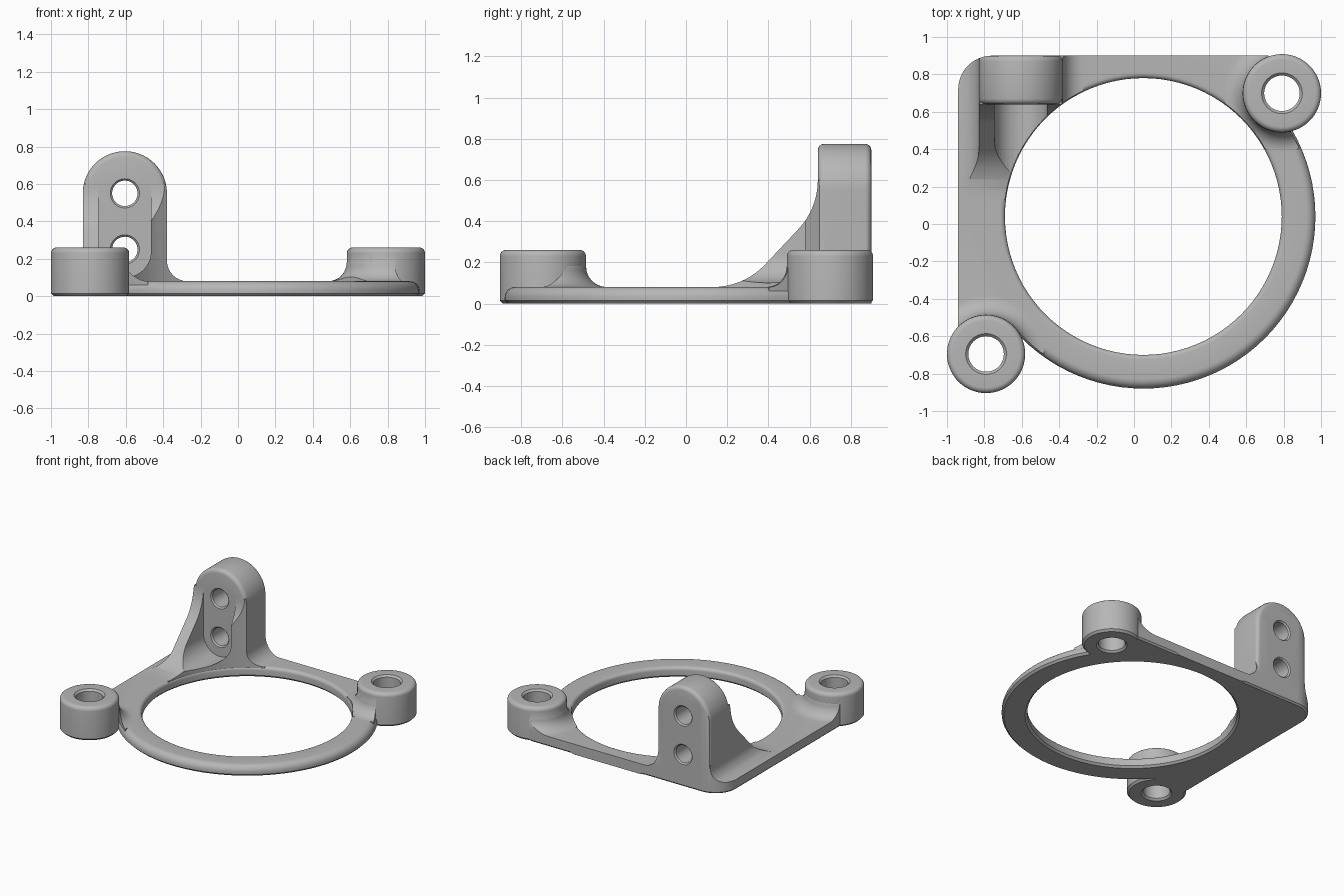
import bpy, bmesh
from math import sin, cos, radians, pi

cube = bpy.data.objects.get("Cube")
if cube:
    bpy.data.objects.remove(cube)

grey = bpy.data.materials.new("plain grey")
grey.use_nodes = True
COLOUR = (0.47, 0.47, 0.47, 1)
grey.diffuse_color = COLOUR
grey.node_tree.nodes["Principled BSDF"].inputs["Base Color"].default_value = COLOUR

SEGMENTS = 96
RING = (0.05, 0.04)
BOSSES = [(0.791, 0.699), (-0.791, -0.695)]
ARCH_X, ARCH_Z, ARCH_R = -0.605, 0.55, 0.225
BACK, SIDE = 0.90, -0.94


def arc(cx, cy, r, start, end, n=8):
    angles = [radians(start + (end - start) * i / n) for i in range(n + 1)]
    return [(cx + r * cos(a), cy + r * sin(a)) for a in angles]


def finish(name, bm):
    bmesh.ops.remove_doubles(bm, verts=bm.verts, dist=1e-5)
    bmesh.ops.recalc_face_normals(bm, faces=bm.faces)
    mesh = bpy.data.meshes.new(name)
    bm.to_mesh(mesh)
    bm.free()
    mesh.materials.append(grey)
    obj = bpy.data.objects.new(name, mesh)
    bpy.context.collection.objects.link(obj)
    return obj


def extrude(name, points, axis, low, high):
    """Extrude a flat outline along one axis."""
    place = {"x": lambda a, b, t: (t, a, b),
             "y": lambda a, b, t: (a, t, b),
             "z": lambda a, b, t: (a, b, t)}[axis]
    bm = bmesh.new()
    ends = [[bm.verts.new(place(a, b, t)) for a, b in points] for t in (low, high)]
    bm.faces.new(ends[0])
    bm.faces.new(ends[1])
    for i in range(len(points)):
        j = (i + 1) % len(points)
        bm.faces.new((ends[0][i], ends[0][j], ends[1][j], ends[1][i]))
    return finish(name, bm)


def lathe(name, profile, centre, axis="z", segments=SEGMENTS):
    """Turn a closed (radius, height) profile about an axis."""
    bm = bmesh.new()
    rings = []
    for k in range(segments):
        c, s = cos(2 * pi * k / segments), sin(2 * pi * k / segments)
        if axis == "z":
            ring = [(centre[0] + r * c, centre[1] + r * s, h) for r, h in profile]
        else:
            ring = [(centre[0] + r * c, h, centre[1] + r * s) for r, h in profile]
        rings.append([bm.verts.new(p) for p in ring])
    for k in range(segments):
        a, b = rings[k], rings[(k + 1) % segments]
        for i in range(len(profile)):
            j = (i + 1) % len(profile)
            bm.faces.new((a[i], a[j], b[j], b[i]))
    return finish(name, bm)


def apply_all(obj):
    bpy.context.view_layer.objects.active = obj
    for mod in list(obj.modifiers):
        bpy.ops.object.modifier_apply(modifier=mod.name)


def combine(obj, other, operation, keep=False):
    mod = obj.modifiers.new("combine", "BOOLEAN")
    mod.operation, mod.object, mod.solver = operation, other, "EXACT"
    apply_all(obj)
    if not keep:
        bpy.data.objects.remove(other)


def bore(name, centre, r, low, high, chamfer, axis):
    """Hole cutter with a chamfer at both mouths."""
    wide = r + chamfer
    profile = [(0, low - 0.05), (wide, low - 0.05), (wide, low), (r, low + chamfer),
               (r, high - chamfer), (wide, high), (wide, high + 0.05), (0, high + 0.05)]
    return lathe(name, profile, centre, axis, 48)


# Corner plate outline, shared by the plate and the clipping footprint
corner = ([(SIDE, -0.65)] + arc(SIDE + 0.18, BACK - 0.18, 0.18, 180, 90, 12)
          + [(0.72, BACK), (0.72, 0.72), (-0.75, -0.65)])

# Footprint limits the fillets to the area over the plate
footprint = extrude("footprint", arc(*RING, 0.91, 0, 360 - 360 / SEGMENTS, SEGMENTS - 1),
                    "z", -0.1, 1.2)
combine(footprint, extrude("corner_block", corner, "z", -0.1, 1.2), "UNION")
combine(footprint, lathe("opening", [(0, -0.3), (0.745, -0.3), (0.745, 1.5), (0, 1.5)], RING),
        "DIFFERENCE")
box = [(-2, BACK), (2, BACK), (2, 2), (-2, 2)]
combine(footprint, extrude("trim", box, "z", -1, 2), "DIFFERENCE")

# Ring with rounded rims, cut straight along the back
body = lathe("mounting_bracket",
             [(0.755, 0), (0.905, 0), (0.92, 0.015)] + arc(0.87, 0.03, 0.05, 0, 90)
             + arc(0.765, 0.055, 0.025, 90, 180, 5) + [(0.74, 0.015)], RING)
combine(body, extrude("trim", box, "z", -1, 2), "DIFFERENCE")

# Flat corner plate with a chamfered underside
plate = extrude("corner_plate", corner, "z", 0, 0.08)
bm = bmesh.new()
bm.from_mesh(plate.data)
under = [e for e in bm.edges if all(v.co.z < 0.01 for v in e.verts)]
bmesh.ops.bevel(bm, geom=under, offset=0.012, segments=1, affect="EDGES")
bm.to_mesh(plate.data)
bm.free()
combine(plate, lathe("opening", [(0, -1), (0.78, -1), (0.78, 1), (0, 1)], RING), "DIFFERENCE")
combine(body, plate, "UNION")

# Flared fillets and round bosses
for centre in BOSSES:
    flare = lathe("boss_fillet", [(0, 0.04), (0.31, 0.04)] + arc(0.31, 0.18, 0.1, 270, 180)
                  + [(0.2, 0.2), (0, 0.2)], centre)
    combine(flare, footprint, "INTERSECT", keep=True)
    combine(body, flare, "UNION")
    boss = lathe("boss", [(0, 0), (0.194, 0), (0.209, 0.015)]
                 + arc(0.179, 0.23, 0.03, 0, 90, 6) + [(0, 0.26)], centre)
    combine(body, boss, "UNION")

# Gusset: flared arch seen from the front, sloped curve seen from the side
left, right = ARCH_X - ARCH_R, ARCH_X + ARCH_R
front = ([(left - 0.11, 0.04)] + arc(left - 0.11, 0.19, 0.11, 270, 360)
         + arc(ARCH_X, ARCH_Z, ARCH_R, 180, 0, 32)
         + arc(right + 0.11, 0.19, 0.11, 180, 270) + [(right + 0.11, 0.04)])
side = ([(0.13, 0.04)] + arc(0.13, 0.43, 0.35, 270, 315, 10)
        + arc(0.29, 0.6, 0.35, 315, 360, 10)
        + [(0.67, 0.6), (0.67, 0.22), (0.88, 0.22), (BACK, 0.14), (BACK, 0.04)])
gusset = extrude("gusset", front, "y", 0.0, BACK)
combine(gusset, extrude("slope", side, "x", -1.2, 0), "INTERSECT")

# Screw head clearance slot through the gusset
slot = arc(ARCH_X, 0.24, 0.14, 180, 360, 20) + [(ARCH_X + 0.14, 0.7), (ARCH_X - 0.14, 0.7)]
combine(gusset, extrude("slot", slot, "y", -0.2, 0.64), "DIFFERENCE")

# Upright arch with rounded front and back edges
upright = extrude("upright", [(left, 0.01)] + arc(ARCH_X, ARCH_Z, ARCH_R, 180, 0, 40)
                  + [(right, 0.01)], "y", 0.64, BACK)
bevel = upright.modifiers.new("round", "BEVEL")
bevel.width, bevel.segments, bevel.limit_method = 0.03, 4, "ANGLE"
bevel.angle_limit = radians(60)
apply_all(upright)
combine(upright, gusset, "UNION")
combine(upright, footprint, "INTERSECT")
combine(body, upright, "UNION")

# Bolt holes
for centre in BOSSES:
    combine(body, bore("boss_hole", centre, 0.095, 0, 0.26, 0.014, "z"), "DIFFERENCE")
for z in (0.55, 0.25):
    combine(body, bore("upright_hole", (ARCH_X, z), 0.068, 0.64, BACK, 0.01, "y"), "DIFFERENCE")

bpy.ops.object.select_all(action="DESELECT")
body.select_set(True)
bpy.context.view_layer.objects.active = body
bpy.ops.object.shade_smooth_by_angle(angle=radians(32))
